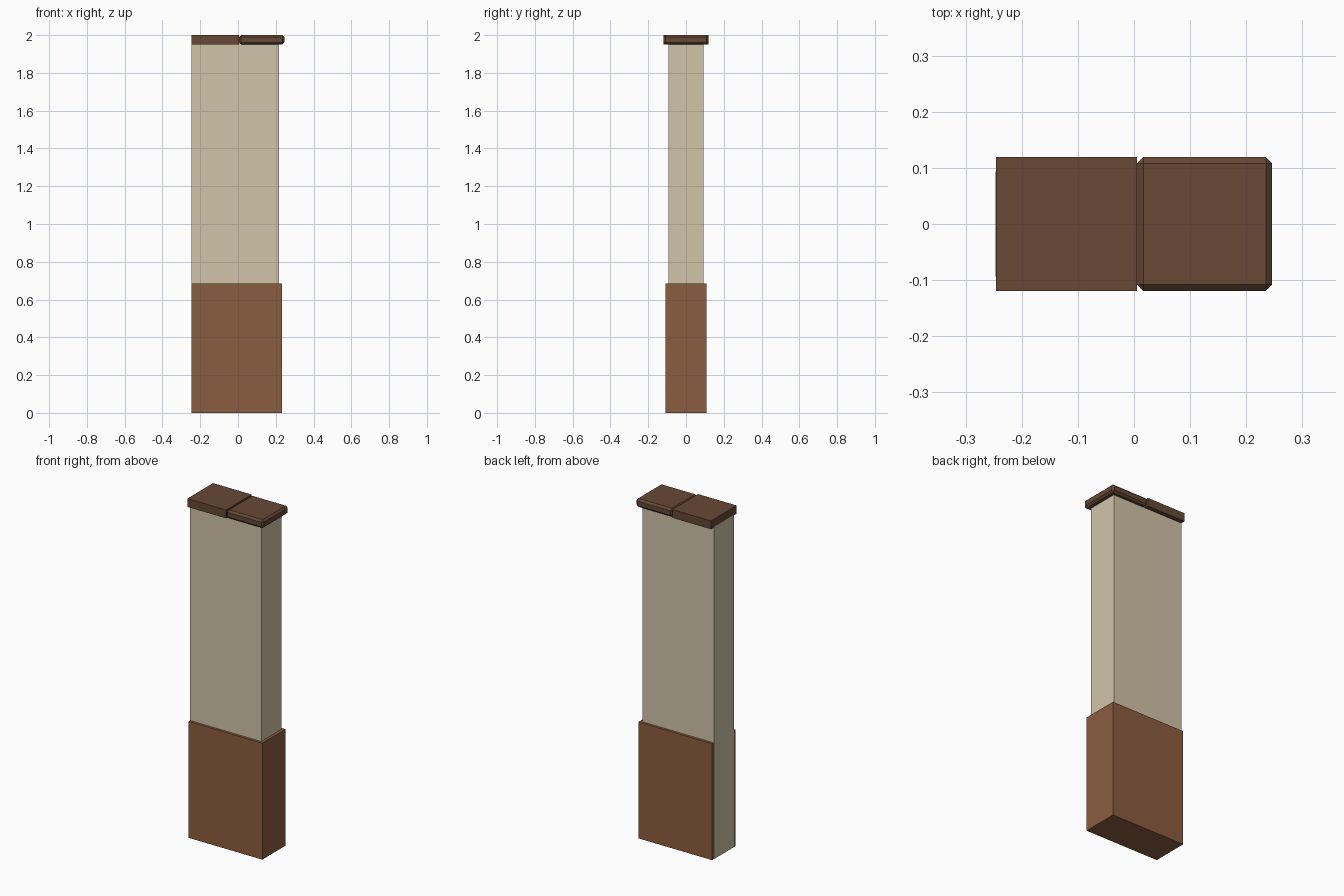
import bpy
import bmesh

if "Cube" in bpy.data.objects:
    bpy.data.objects.remove(bpy.data.objects["Cube"])


def material(name, color):
    mat = bpy.data.materials.new(name)
    mat.diffuse_color = (*color, 1)
    mat.use_nodes = True
    mat.node_tree.nodes["Principled BSDF"].inputs["Base Color"].default_value = mat.diffuse_color
    return mat


def box(name, x, half_y, z, mat, bevel=0):
    """Box spanning x and z ranges, symmetric in y, with optional chamfered edges."""
    bm = bmesh.new()
    bmesh.ops.create_cube(bm, size=1)
    for v in bm.verts:
        v.co.x = x[1] if v.co.x > 0 else x[0]
        v.co.y = half_y if v.co.y > 0 else -half_y
        v.co.z = z[1] if v.co.z > 0 else z[0]
    if bevel:
        bmesh.ops.bevel(bm, geom=bm.edges[:], offset=bevel, segments=1,
                        affect='EDGES')
    mesh = bpy.data.meshes.new(name)
    bm.to_mesh(mesh)
    bm.free()
    mesh.materials.append(mat)
    obj = bpy.data.objects.new(name, mesh)
    bpy.context.collection.objects.link(obj)
    return obj


plaster = material("plaster", (0.64, 0.56, 0.40))
brick = material("brick", (0.26, 0.11, 0.05))
tile = material("cap_tile", (0.135, 0.065, 0.037))

# Wall core and the thicker base around it, flush at the left end
box("wall_core", (-0.2465, 0.217), 0.0935, (0.002, 1.955), plaster)
box("wall_base", (-0.246, 0.234), 0.108, (0, 0.685), brick)

# Coping: plain block on the left, chamfered block on the right
box("cap_plain", (-0.246, 0.0055), 0.119, (1.951, 2.0), tile)
box("cap_chamfered", (0.0055, 0.246), 0.119, (1.951, 2.0), tile, bevel=0.011)
